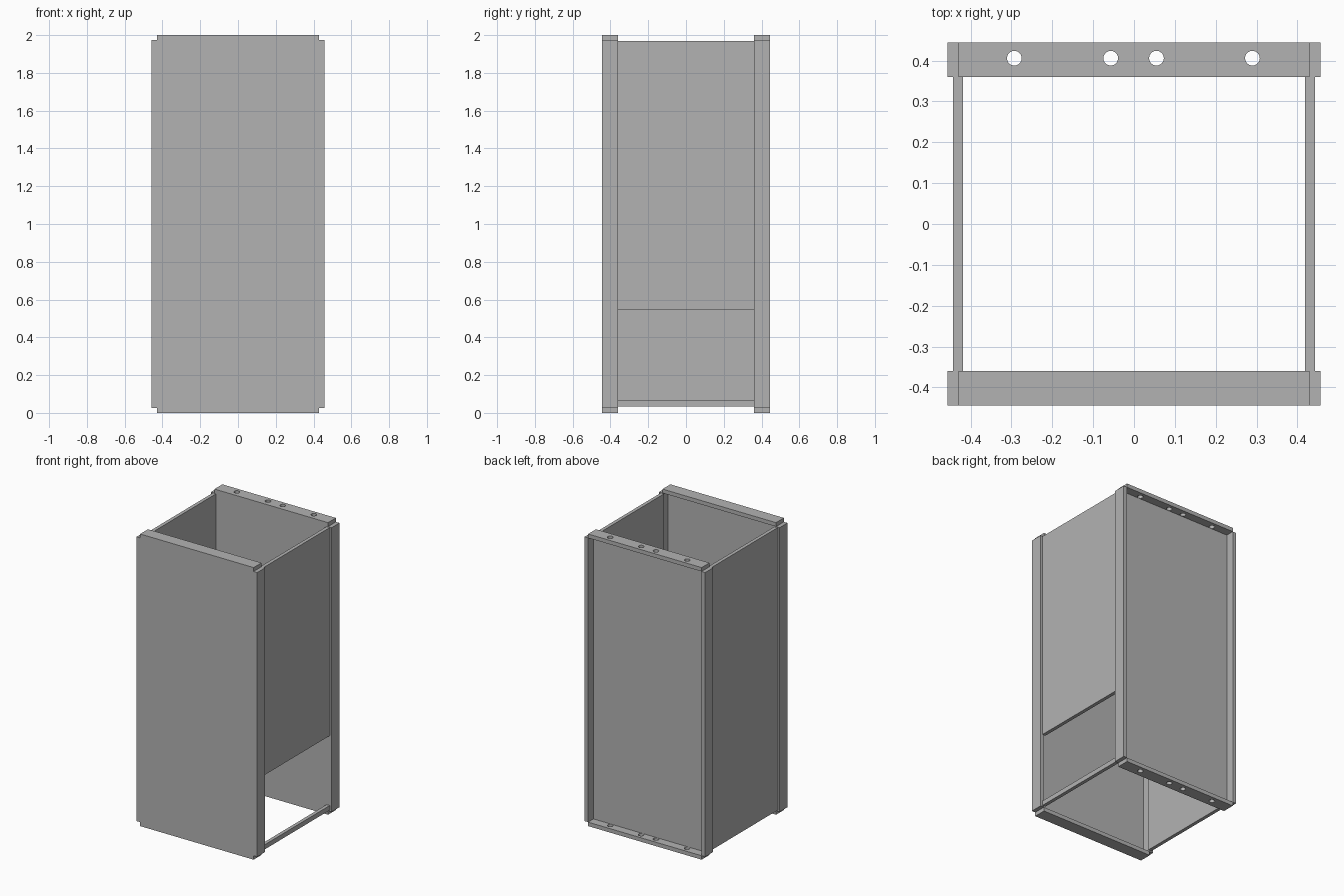
import bpy, bmesh
from mathutils import Matrix

cube = bpy.data.objects.get("Cube")
if cube:
    bpy.data.objects.remove(cube)

# One plain grey for the whole cabinet
grey = bpy.data.materials.new("plain_grey")
grey.use_nodes = True
colour = (0.45, 0.45, 0.45, 1)
grey.diffuse_color = colour
grey.node_tree.nodes["Principled BSDF"].inputs["Base Color"].default_value = colour

T = 0.027                  # sheet thickness
W, H = 0.457, 2.0          # half width and height of a pan
D = 0.085                  # pan depth
FRONT_Y, BACK_Y = -0.445, 0.36
HOLES_X = (-0.293, -0.057, 0.055, 0.29)


def add_object(name, bm):
    bmesh.ops.recalc_face_normals(bm, faces=bm.faces)
    mesh = bpy.data.meshes.new(name)
    bm.to_mesh(mesh)
    bm.free()
    mesh.materials.append(grey)
    obj = bpy.data.objects.new(name, mesh)
    bpy.context.collection.objects.link(obj)
    return obj


def box(name, x, y, z):
    """Box between the (low, high) limits on each axis."""
    bm = bmesh.new()
    bmesh.ops.create_cube(bm, size=1)
    for v in bm.verts:
        v.co = [lim[0] if c < 0 else lim[1] for c, lim in zip(v.co, (x, y, z))]
    return add_object(name, bm)


def notched_sheet(name, y):
    """Upright sheet with a small square relief at each corner."""
    a, b = W - T, H / 2 - T
    quarter = [(W, b), (a, b), (a, H / 2)]
    outline = (quarter + [(-x, z) for x, z in reversed(quarter)]
               + [(-x, -z) for x, z in quarter]
               + [(x, -z) for x, z in reversed(quarter)])
    bm = bmesh.new()
    face = bm.faces.new([bm.verts.new((x, y, z + H / 2)) for x, z in outline])
    ext = bmesh.ops.extrude_face_region(bm, geom=[face])["geom"]
    bmesh.ops.translate(bm, vec=(0, T, 0),
                        verts=[e for e in ext if isinstance(e, bmesh.types.BMVert)])
    return add_object(name, bm)


def drill(obj, y):
    """Cut the row of round holes down through a flange."""
    bm = bmesh.new()
    for x in HOLES_X:
        bmesh.ops.create_cone(bm, cap_ends=True, segments=32, radius1=0.018,
                              radius2=0.018, depth=3 * H,
                              matrix=Matrix.Translation((x, y, 0)))
    cutter = add_object("hole_cutter", bm)
    mod = obj.modifiers.new("holes", 'BOOLEAN')
    mod.operation, mod.solver, mod.object = 'DIFFERENCE', 'EXACT', cutter
    bpy.context.view_layer.objects.active = obj
    bpy.ops.object.modifier_apply(modifier=mod.name)
    bpy.data.objects.remove(cutter)


def pan(name, y, holes):
    """Folded panel: a sheet with four flanges pointing to the back."""
    notched_sheet(name + "_sheet", y)
    depth = (y + T, y + D)
    for side, s in (("left", 1), ("right", -1)):
        box(f"{name}_{side}_flange", sorted((s * (W - T), s * W)), depth, (T, H - T))
    for end, z in (("bottom", 0), ("top", H - T)):
        flange = box(f"{name}_{end}_flange", (T - W, W - T), depth, (z, z + T))
        if holes:
            drill(flange, 0.406)


# Front and back folded panels
pan("front", FRONT_Y, False)
pan("back", BACK_Y, True)

# Side panels: the left one stops short above an opening with a sill rail
left_x, right_x = (0.419, 0.443), (-0.443, -0.419)
side_y = (FRONT_Y + D, BACK_Y)
box("right_side_panel", right_x, side_y, (0.035, 1.97))
box("left_side_panel", left_x, side_y, (0.545, 1.97))
box("left_bottom_rail", left_x, side_y, (0.035, 0.067))
